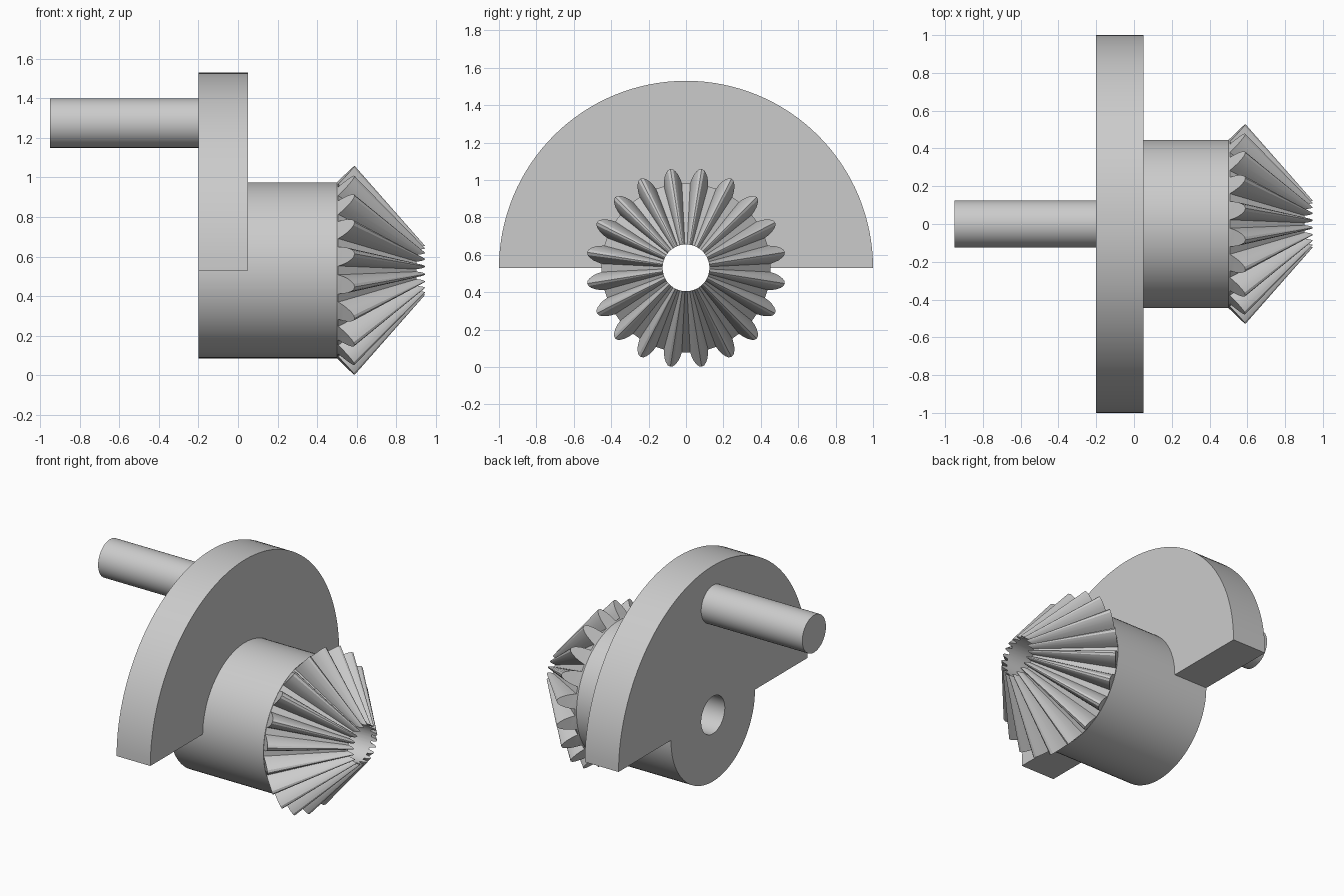
import bpy, bmesh
from math import sin, cos, pi, radians

AXIS_Z = 0.53      # height of the main shaft axis
HUB_R, BORE_R = 0.445, 0.125
BACK_X, HUB_X, APEX_X = -0.2, 0.5, 1.055
TEETH = 20

cube = bpy.data.objects.get("Cube")
if cube:
    bpy.data.objects.remove(cube)

grey = bpy.data.materials.new("light grey")
grey.use_nodes = True
grey.diffuse_color = (0.6, 0.6, 0.6, 1)
grey.node_tree.nodes["Principled BSDF"].inputs["Base Color"].default_value = (0.6, 0.6, 0.6, 1)


def polar(x, r, a, z=AXIS_Z):
    """Point around an axis parallel to x; angle zero points up."""
    return (x, r * sin(a), z + r * cos(a))


def finish(name, bm):
    bmesh.ops.recalc_face_normals(bm, faces=bm.faces)
    mesh = bpy.data.meshes.new(name)
    bm.to_mesh(mesh)
    bm.free()
    mesh.materials.append(grey)
    obj = bpy.data.objects.new(name, mesh)
    bpy.context.collection.objects.link(obj)
    bpy.ops.object.select_all(action='DESELECT')
    obj.select_set(True)
    bpy.context.view_layer.objects.active = obj
    bpy.ops.object.shade_smooth_by_angle(angle=radians(25))
    return obj


def bridge(bm, a, b, closed=True):
    n = len(a)
    for i in range(n if closed else n - 1):
        j = (i + 1) % n
        bm.faces.new((a[i], a[j], b[j], b[i]))


def ring(bm, x, r, n=80, z=AXIS_Z):
    return [bm.verts.new(polar(x, r, 2 * pi * i / n, z)) for i in range(n)]


# Bored hub
bm = bmesh.new()
loops = [ring(bm, x, r) for x, r in
         ((BACK_X, BORE_R), (BACK_X, HUB_R), (HUB_X, HUB_R), (HUB_X, BORE_R))]
for i in range(4):
    bridge(bm, loops[i], loops[(i + 1) % 4])
finish("hub", bm)

# Half-round counterweight plate, wrapped around the hub
bm = bmesh.new()
arcs = []
for x, r in ((BACK_X, HUB_R - 0.002), (BACK_X, 1), (0.05, 1), (0.05, HUB_R - 0.002)):
    arcs.append([bm.verts.new(polar(x, r, -pi / 2 + pi * i / 64)) for i in range(65)])
for i in range(4):
    bridge(bm, arcs[i], arcs[(i + 1) % 4], closed=False)
for end in (0, -1):
    bm.faces.new([arc[end] for arc in arcs])
finish("counterweight", bm)

# Crank pin
bm = bmesh.new()
outer = ring(bm, -0.95, 0.125, 48, 1.275)
inner = ring(bm, BACK_X, 0.125, 48, 1.275)
bridge(bm, outer, inner)
bm.faces.new(outer)
bm.faces.new(inner)
finish("crank_pin", bm)

# Bevel gear: rounded teeth (radius, half angle) tapering towards the apex
flank = [(0.452, 0.108), (0.475, 0.094), (0.498, 0.075), (0.518, 0.05), (0.53, 0.028)]
tooth = [(r, -h) for r, h in flank] + [(0.535, 0)] + [(r, h) for r, h in reversed(flank)]
bm = bmesh.new()
back, front, base, bore = [], [], [], []
for t in range(TEETH):
    centre = 2 * pi * (t + 0.5) / TEETH
    for r, offset in tooth:
        a = centre + offset
        x = HUB_X + r - HUB_R
        front_x = APEX_X - (APEX_X - x) * BORE_R / r
        back.append(bm.verts.new(polar(x, r, a)))
        front.append(bm.verts.new(polar(front_x, BORE_R, a)))
        bore.append(bm.verts.new(polar(HUB_X, BORE_R, a)))
    for side in (-1, 1):
        base.append(bm.verts.new(polar(HUB_X, HUB_R, centre + side * flank[0][1])))
bridge(bm, back, front)
bridge(bm, front, bore)
n = len(tooth)
for t in range(TEETH):
    first, last = t * n, t * n + n - 1
    following = (last + 1) % len(back)
    b0, b1, b2 = base[2 * t], base[2 * t + 1], base[(2 * t + 2) % len(base)]
    # Tooth end and the narrow collar below it
    for k in range(n // 2):
        ring_pts = [back[first + k], back[first + k + 1], back[last - k - 1], back[last - k]]
        bm.faces.new(list(dict.fromkeys(ring_pts)))
    bm.faces.new((b0, b1, back[last], back[first]))
    bm.faces.new((b1, b2, back[following], back[last]))
finish("bevel_gear", bm)
